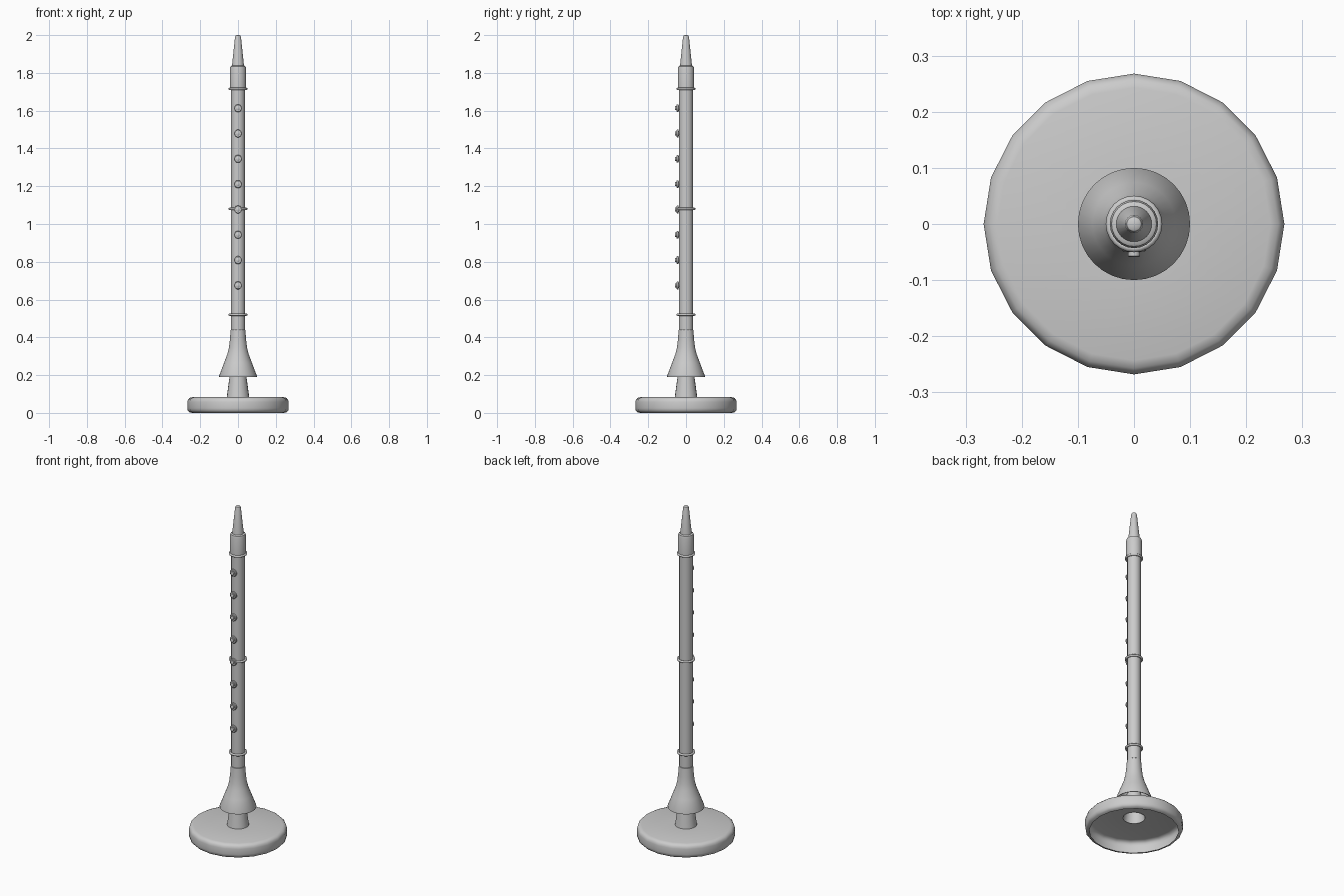
import bpy, math
from mathutils import Matrix, Vector

cube = bpy.data.objects.get("Cube")
if cube:
    bpy.data.objects.remove(cube, do_unlink=True)

grey = bpy.data.materials.new("plain_grey")
grey.use_nodes = True
colour = (0.6, 0.6, 0.6, 1)
grey.diffuse_color = colour
grey.node_tree.nodes["Principled BSDF"].inputs["Base Color"].default_value = colour


def lathe(name, profile, sides=24, matrix=None, angle=35):
    """Spin (radius, height) points round z; a zero radius closes an end."""
    verts, faces, rings = [], [], []
    for r, z in profile:
        count = sides if r > 0 else 1
        rings.append([len(verts) + i for i in range(count)])
        for i in range(count):
            a = math.tau * i / sides
            verts.append(Vector((r * math.cos(a), r * math.sin(a), z)))
    for a, b in zip(rings, rings[1:]):
        for i in range(sides):
            j = (i + 1) % sides
            quad = [a[i % len(a)], a[j % len(a)], b[j % len(b)], b[i % len(b)]]
            faces.append(list(dict.fromkeys(quad)))
    mesh = bpy.data.meshes.new(name)
    mesh.from_pydata(verts, [], faces)
    if matrix:
        mesh.transform(matrix)
    mesh.materials.append(grey)
    obj = bpy.data.objects.new(name, mesh)
    bpy.context.collection.objects.link(obj)
    bpy.ops.object.select_all(action="DESELECT")
    obj.select_set(True)
    bpy.context.view_layer.objects.active = obj
    bpy.ops.object.shade_smooth_by_angle(angle=math.radians(angle))
    return obj


# Stand: hollow rounded base and a tapered peg reaching into the bell
lathe("stand_base", [(0.243, 0.0), (0.258, 0.004), (0.266, 0.013), (0.268, 0.025),
                     (0.268, 0.058), (0.265, 0.07), (0.257, 0.079), (0.243, 0.083),
                     (0.06, 0.083)], 20)
lathe("stand_peg", [(0.06, 0.08), (0.045, 0.19), (0.032, 0.29)], 20)

# Flared bell, open underneath
lathe("bell", [(0.036, 0.36), (0.046, 0.32), (0.092, 0.2), (0.096, 0.19), (0.1, 0.19),
               (0.1, 0.196), (0.074, 0.264), (0.056, 0.312), (0.048, 0.346),
               (0.043, 0.385), (0.039, 0.438), (0.036, 0.441)], 32)

# Long tube, barrel and mouthpiece
lathe("body_tube", [(0, 0.37), (0.037, 0.37), (0.037, 1.73), (0, 1.73)])
lathe("barrel", [(0.037, 1.715), (0.043, 1.72), (0.043, 1.822), (0.04, 1.834),
                 (0.034, 1.838), (0, 1.838)])
lathe("mouthpiece", [(0.032, 1.835), (0.016, 1.988), (0.013, 1.997),
                     (0.008, 2.0), (0, 2.0)])

# Joint rings
for name, z in (("lower", 0.52), ("middle", 1.08), ("upper", 1.715)):
    bpy.ops.mesh.primitive_torus_add(location=(0, 0, z), major_radius=0.044,
                                     minor_radius=0.0065, major_segments=24,
                                     minor_segments=8)
    ring = bpy.context.object
    ring.name = name + "_ring"
    ring.data.materials.append(grey)
    bpy.ops.object.shade_smooth()

# Row of stepped keys down the front
for i in range(8):
    place = Matrix.Translation((0, 0, 0.675 + i * 0.134)) @ Matrix.Rotation(math.pi / 2, 4, "X")
    lathe(f"key_{i + 1}", [(0.013, 0.03), (0.013, 0.038), (0.021, 0.04), (0.021, 0.047),
                           (0.018, 0.05), (0.011, 0.05), (0.011, 0.057), (0.008, 0.059),
                           (0, 0.059)], 14, place)
